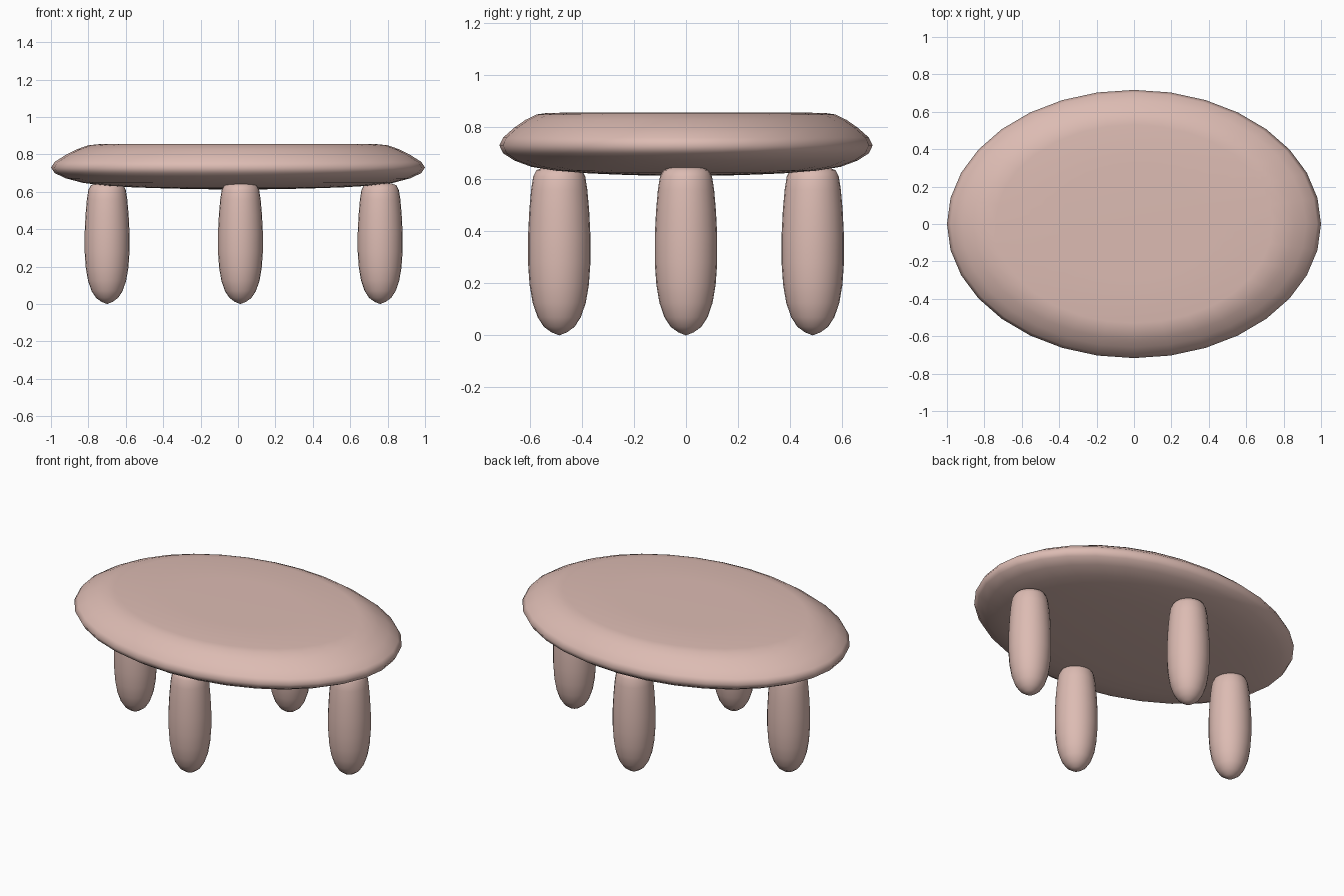
import bpy, bmesh, math

if "Cube" in bpy.data.objects:
    bpy.data.objects.remove(bpy.data.objects["Cube"])


def lathe(name, profile, segments, location=(0, 0, 0), scale_y=1.0):
    """Revolve an (r, z) profile whose first and last points lie on the axis."""
    bm = bmesh.new()
    rings = []
    for r, z in profile[1:-1]:
        rings.append([bm.verts.new((r * math.cos(a), r * scale_y * math.sin(a), z))
                      for a in (2 * math.pi * i / segments for i in range(segments))])
    bottom = bm.verts.new((0, 0, profile[0][1]))
    top = bm.verts.new((0, 0, profile[-1][1]))
    for i in range(segments):
        j = (i + 1) % segments
        bm.faces.new((bottom, rings[0][j], rings[0][i]))
        bm.faces.new((top, rings[-1][i], rings[-1][j]))
        for low, high in zip(rings, rings[1:]):
            bm.faces.new((low[i], low[j], high[j], high[i]))
    for f in bm.faces:
        f.smooth = True
    mesh = bpy.data.meshes.new(name)
    bm.to_mesh(mesh)
    bm.free()
    obj = bpy.data.objects.new(name, mesh)
    obj.location = location
    bpy.context.collection.objects.link(obj)
    mesh.materials.append(skin)
    return obj


skin = bpy.data.materials.new("pale_pink")
skin.diffuse_color = (0.72, 0.50, 0.45, 1)
skin.use_nodes = True
skin.node_tree.nodes["Principled BSDF"].inputs["Base Color"].default_value = skin.diffuse_color

# Oval top: flat above, soft rim, shallow dome below
top_profile = [(0, 0.613), (0.2, 0.614), (0.38, 0.618), (0.56, 0.624), (0.71, 0.633),
               (0.83, 0.648), (0.92, 0.672), (0.98, 0.70), (1.0, 0.73), (0.98, 0.76),
               (0.92, 0.798), (0.86, 0.828), (0.80, 0.849), (0.74, 0.855), (0.4, 0.857),
               (0, 0.857)]
lathe("table_top", top_profile, 32, scale_y=0.717)

# Four rounded legs in a diamond layout
leg_profile = [(0, 0.0), (0.03, 0.012), (0.059, 0.033), (0.083, 0.07), (0.102, 0.125),
               (0.114, 0.195), (0.12, 0.28), (0.12, 0.38), (0.115, 0.48), (0.108, 0.56),
               (0.10, 0.61), (0.087, 0.635), (0.06, 0.645), (0, 0.647)]
for name, x, y in (("left_leg", -0.70, 0), ("right_leg", 0.76, 0),
                   ("front_leg", 0.013, -0.487), ("back_leg", 0.013, 0.487)):
    lathe(name, leg_profile, 24, (x, y, 0))
